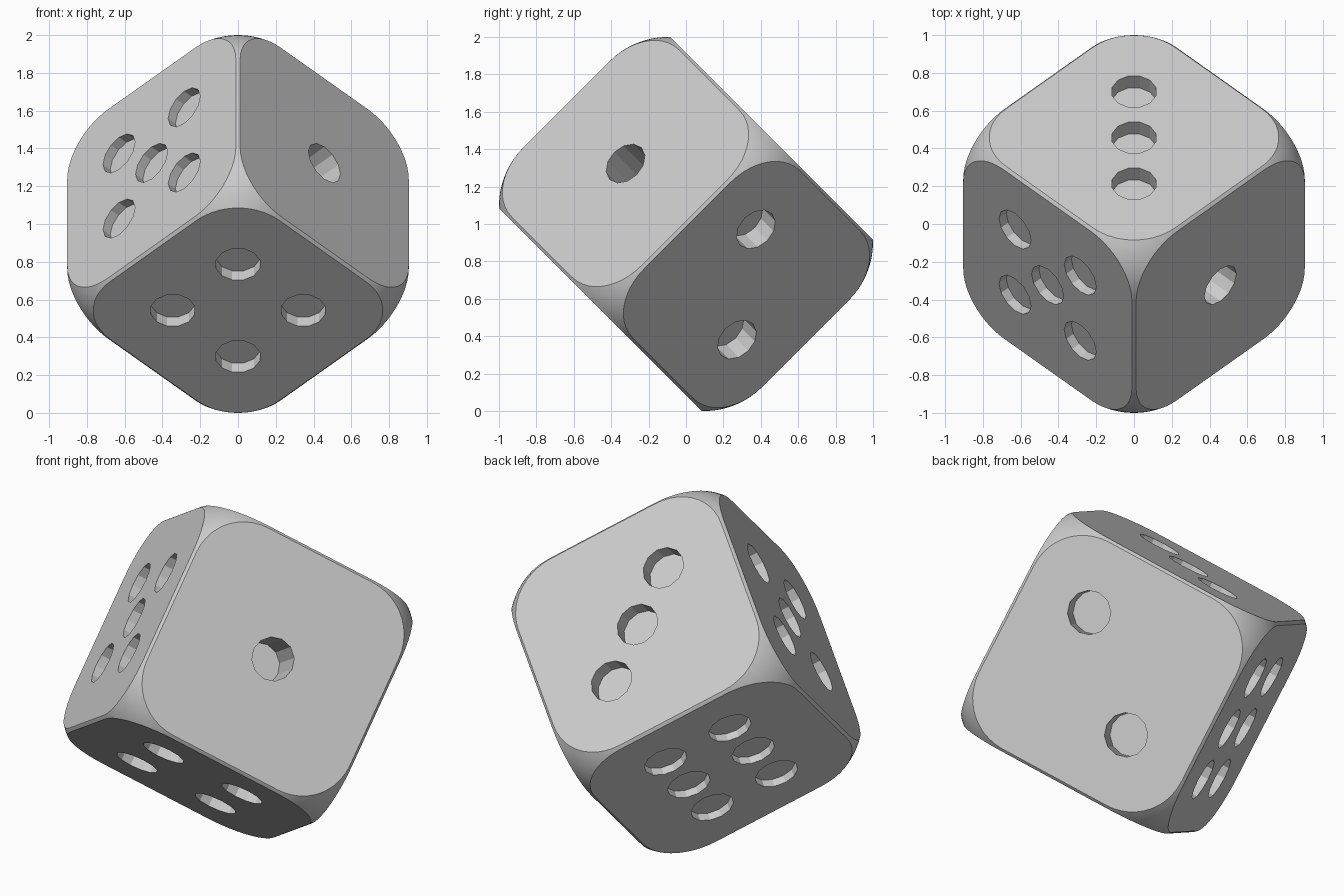
import bpy
import bmesh
import math
from mathutils import Matrix, Vector

default = bpy.data.objects.get("Cube")
if default:
    bpy.data.objects.remove(default, do_unlink=True)

HALF = 0.647          # centre to flat face
CORE, ROUND = 0.326, 0.4435   # inner box and corner radius
PIP_R = 0.12
G = 0.244             # usual pip offset
VOLUME = 0.27         # each face removes the same total depth


def add_object(name, bm):
    mesh = bpy.data.meshes.new(name)
    bm.to_mesh(mesh)
    bm.free()
    obj = bpy.data.objects.new(name, mesh)
    bpy.context.scene.collection.objects.link(obj)
    return obj


def add_box(name, half):
    bm = bmesh.new()
    bmesh.ops.create_cube(bm, size=2 * half)
    return add_object(name, bm)


def activate(obj):
    bpy.ops.object.select_all(action='DESELECT')
    obj.select_set(True)
    bpy.context.view_layer.objects.active = obj


def cut(target, cutter, operation):
    mod = target.modifiers.new(operation, 'BOOLEAN')
    mod.operation = operation
    mod.solver = 'EXACT'
    mod.object = cutter
    activate(target)
    bpy.ops.object.modifier_apply(modifier=mod.name)
    bpy.data.objects.remove(cutter, do_unlink=True)


# Body: a flat-faced cube trimmed by a larger rounded box
die = add_box("die_body", HALF)
rounder = add_box("corner_rounder", CORE + ROUND)
rounder.hide_render = True
bevel = rounder.modifiers.new("round", 'BEVEL')
bevel.width = ROUND
bevel.segments = 16
bevel.limit_method = 'NONE'
activate(rounder)
bpy.ops.object.modifier_apply(modifier=bevel.name)
cut(die, rounder, 'INTERSECT')

# Pip layout: outward direction and pip offsets of every face
X, Y, Z = Vector((1, 0, 0)), Vector((0, 1, 0)), Vector((0, 0, 1))
signs = (-1, 1)
centre = Vector((0, 0, 0))
faces = [
    (X, [centre]),
    (-Y, [s * G * (X - Z) for s in signs]),
    (-Z, [s * G * (X + Y) for s in (-1, 0, 1)]),
    (Z, [G * (s * X + t * Y) for s in signs for t in signs]),
    (Y, [centre] + [G * (s * X + t * Z) for s in signs for t in signs]),
    (-X, [0.2 * s * Y + 0.31 * t * Z for s in signs for t in (-1, 0, 1)]),
]

# Pips: faceted round holes, deeper on faces with fewer of them
bm = bmesh.new()
for normal, offsets in faces:
    depth = VOLUME / len(offsets)
    length = depth + 0.1
    turn = normal.to_track_quat('Z', 'Y').to_matrix().to_4x4()
    for offset in offsets:
        place = offset + normal * (HALF - depth + length / 2)
        bmesh.ops.create_cone(bm, cap_ends=True, segments=12, radius1=PIP_R,
                              radius2=PIP_R, depth=length,
                              matrix=Matrix.Translation(place) @ turn)
pips = add_object("pip_cutter", bm)
pips.hide_render = True
cut(die, pips, 'DIFFERENCE')

# Material
grey = bpy.data.materials.new("light grey")
grey.use_nodes = True
colour = (0.6, 0.6, 0.6, 1)
grey.diffuse_color = colour
for node in grey.node_tree.nodes:
    if node.type == 'BSDF_PRINCIPLED':
        node.inputs["Base Color"].default_value = colour
die.data.materials.clear()
die.data.materials.append(grey)
for poly in die.data.polygons:
    poly.material_index = 0

# Shading, then stand the die on one corner
activate(die)
bpy.ops.object.shade_smooth_by_angle(angle=math.radians(25))
k = math.sqrt(0.5)
axes = Matrix(((k, -0.5, 0.5), (-k, -0.5, 0.5), (0, -k, -k))).transposed()
die.data.transform(Matrix.Translation(Z) @ axes.to_4x4())
die.data.update()
